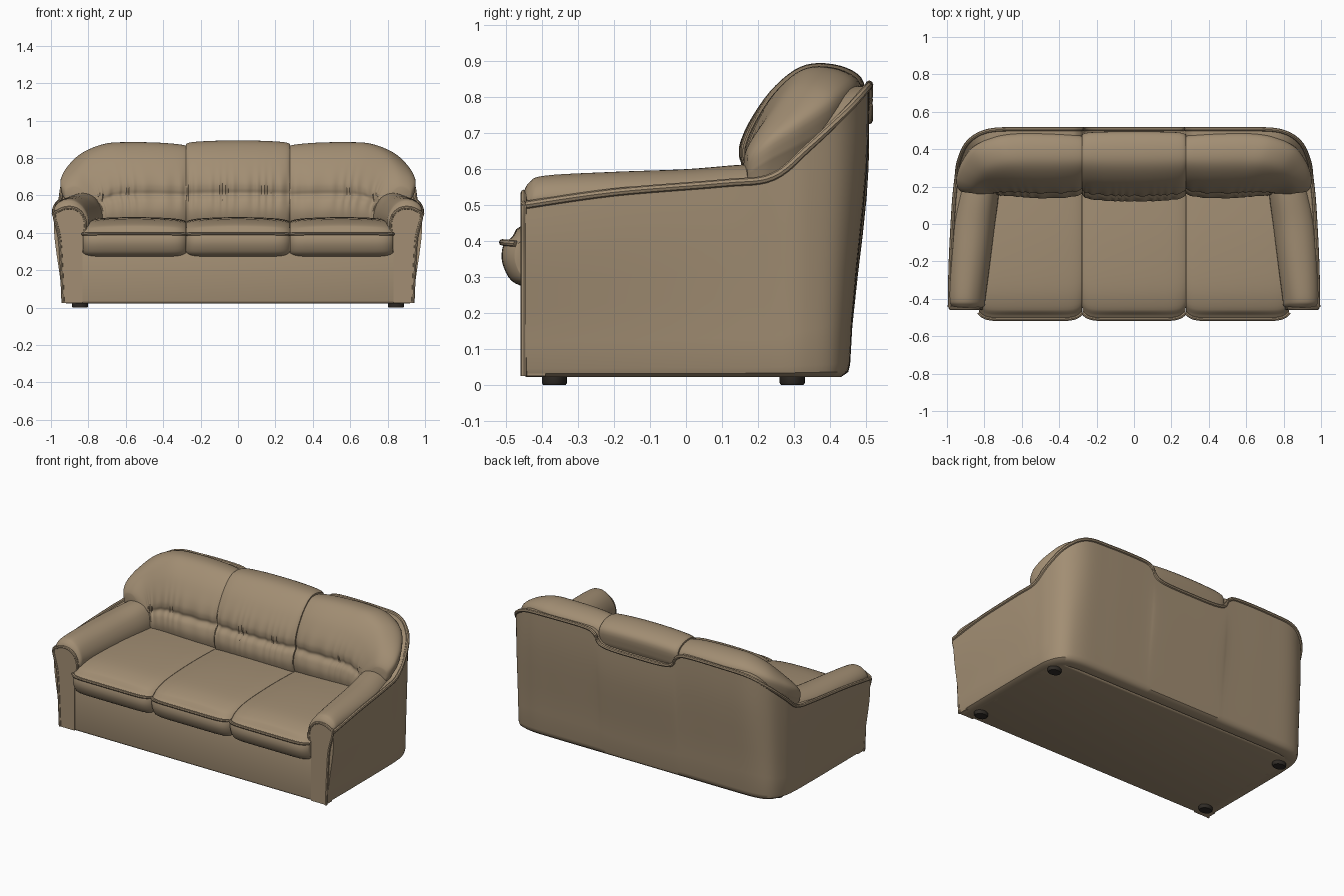
import bpy, bmesh, math
from mathutils import Vector

if "Cube" in bpy.data.objects:
    bpy.data.objects.remove(bpy.data.objects["Cube"])


def material(name, rgb):
    m = bpy.data.materials.new(name)
    m.use_nodes = True
    m.diffuse_color = (*rgb, 1)
    bsdf = m.node_tree.nodes["Principled BSDF"]
    bsdf.inputs["Base Color"].default_value = (*rgb, 1)
    bsdf.inputs["Roughness"].default_value = 0.6
    return m


LEATHER = material("tan leather", (0.36, 0.27, 0.172))
DARK = material("dark foot", (0.03, 0.025, 0.02))


def spline(keys, n):
    """Smooth resampling of key tuples into n + 1 tuples."""
    out = []
    last = len(keys) - 1
    for i in range(n + 1):
        p = i / n * last
        k = min(int(p), last - 1)
        t = p - k
        a, b, c, d = (keys[min(max(k + j, 0), last)] for j in (-1, 0, 1, 2))
        out.append(tuple(
            0.5 * (2 * q + (r - o) * t + (2 * o - 5 * q + 4 * r - s) * t * t
                   + (3 * q - o - 3 * r + s) * t ** 3)
            for o, q, r, s in zip(a, b, c, d)))
    return out


def finish(name, bm, mat, angle=40):
    bmesh.ops.recalc_face_normals(bm, faces=bm.faces)
    mesh = bpy.data.meshes.new(name)
    bm.to_mesh(mesh)
    bm.free()
    mesh.materials.append(mat)
    ob = bpy.data.objects.new(name, mesh)
    bpy.context.collection.objects.link(ob)
    bpy.ops.object.select_all(action="DESELECT")
    ob.select_set(True)
    bpy.context.view_layer.objects.active = ob
    bpy.ops.object.shade_smooth_by_angle(angle=math.radians(angle))
    return ob


def loft(name, rings, mat=LEATHER):
    """Skin closed rings in order and cap both ends."""
    bm = bmesh.new()
    rows = [[bm.verts.new(p) for p in ring] for ring in rings]
    n = len(rows[0])
    for a, b in zip(rows, rows[1:]):
        for j in range(n):
            bm.faces.new((a[j], a[(j + 1) % n], b[(j + 1) % n], b[j]))
    bm.faces.new(rows[0])
    bm.faces.new(rows[-1])
    return finish(name, bm, mat)


def pipe(name, points, radius):
    """Round piping swept along points."""
    pts = [Vector(p) for p in points]
    rings = []
    for i, p in enumerate(pts):
        t = (pts[min(i + 1, len(pts) - 1)] - pts[max(i - 1, 0)]).normalized()
        ref = Vector((0, 0, 1)) if abs(t.z) < 0.9 else Vector((0, 1, 0))
        u = t.cross(ref).normalized()
        v = t.cross(u)
        rings.append([p + radius * (u * math.cos(a) + v * math.sin(a))
                      for a in (k * math.tau / 8 for k in range(8))])
    return loft(name, rings)


def rounded_box(name, lo, hi, bevel):
    bm = bmesh.new()
    bmesh.ops.create_cube(bm, size=1)
    for v in bm.verts:
        v.co = [(a + b) / 2 + c * (b - a) for a, b, c in zip(lo, hi, v.co)]
    bmesh.ops.bevel(bm, geom=bm.edges[:], offset=bevel, segments=3,
                    profile=0.5, affect="EDGES")
    return finish(name, bm, LEATHER)


# Outer shell: base x, y, top x, y, top height, from the front round to the back
half = [(.94, -.445, .985, -.445, .5), (.942, -.2, .98, -.2, .535),
        (.942, .1, .964, .1, .56), (.94, .23, .95, .24, .578),
        (.93, .33, .935, .34, .66), (.885, .415, .885, .44, .755),
        (.79, .45, .78, .498, .82), (.6, .455, .6, .508, .832),
        (.36, .455, .36, .508, .832), (.29, .455, .29, .508, .81),
        (.23, .455, .23, .508, .745), (0, .455, 0, .508, .735)]
whole = half + [(-a, b, -c, d, h) for a, b, c, d, h in half[-2::-1]]
columns = spline(whole, 132)
rings, rim = [], []
for i, (bx, by, tx, ty, h) in enumerate(columns):
    p, q = columns[max(i - 1, 0)], columns[min(i + 1, len(columns) - 1)]
    nrm = Vector((p[1] - q[1], q[0] - p[0], 0)).normalized()
    outer = []
    for f in (0, .02, .05, .2, .4, .55, .7, .82, .92, 1):
        e = min(1, f / .9)
        g = e * e * (3 - 2 * e)
        pos = Vector((bx + (tx - bx) * g, by + (ty - by) * g, .022 + (h - .022) * f))
        outer.append(pos + nrm * max(0, .025 - f))
    rings.append(outer + [v + nrm * .05 for v in reversed(outer)])
    rim.append(outer[-1])
loft("outer_shell", rings)
pipe("shell_rim_piping", rim, .011)

# Base with plain front panel
rounded_box("base", (-.9, -.45, .022), (.9, .37, .3), .015)

# Seat cushions: closed side profile swept across, pinched at the ends
seat_profile = spline([(-.44, .27), (-.485, .29), (-.51, .34), (-.508, .385),
                       (-.49, .405), (-.44, .437), (-.32, .462), (-.05, .472),
                       (.25, .465)], 32) + [(.25, .27)]


def pinch(u, depth, power=8):
    return 1 - depth * abs(2 * u - 1) ** power


for name, x0, x1 in (("right", -.83, -.277), ("middle", -.275, .275),
                     ("left", .277, .83)):
    rings, seam = [], []
    for i in range(33):
        u = .5 - .5 * math.cos(math.pi * i / 32)
        s = pinch(u, .09, 10)
        x = x0 + (x1 - x0) * u
        crown = .012 * (1 - (2 * u - 1) ** 2)
        rings.append([(x, -.1 + (y + .1) * s,
                       .36 + (z - .36) * s + (crown if z > .42 else 0))
                      for y, z in seat_profile])
        seam.append((x, -.1 - .41 * s, .36 + .036 * s))
    loft(name + "_seat_cushion", rings)
    pipe(name + "_seat_piping", seam, .009)

# Back cushions: t runs from inner face to outer face, f from seat to crown
back_profile = spline([(.1, 0), (.03, .1), (.0, .22), (.03, .33), (.095, .4),
                       (.08, .46), (.085, .54), (.15, .67), (.29, .84), (.47, .97),
                       (.64, 1.01), (.85, .98), (.97, .89), (.94, .7)], 52) \
    + [(.8, .5), (.8, 0)]


def back_cushion(name, keys, end_depth):
    """Keys: outer x, y, inner x, y, crown height."""
    rings = []
    n = 72
    for i, (ox, oy, ix, iy, h) in enumerate(spline(keys, n)):
        u = i / n
        s = pinch(u, .09 if u < .5 else end_depth, 10)
        ring = []
        for t, f in back_profile:
            # gathered pleats fading away from the waist crease
            fade = math.exp(-((f - .42) / .19) ** 2) if t < .5 else 0
            t += .012 * fade * math.sin(u * 75 + 2 * math.sin(u * 17))
            t, f = .6 + (t - .6) * s, .4 + (f - .4) * (.6 + .4 * s)
            ring.append((ix + (ox - ix) * t, iy + (oy - iy) * t,
                         .42 + (h - .42) * f))
        rings.append(ring)
    return loft(name, rings)


back_cushion("middle_back_cushion",
             [(-.277, .5, -.277, .135, .88), (-.1, .505, -.1, .122, .888),
              (.1, .505, .1, .122, .888), (.277, .5, .277, .135, .88)], .09)

corner_keys = [(.275, .49, .275, .145, .87), (.45, .495, .4, .138, .878),
               (.62, .495, .52, .138, .88), (.75, .475, .61, .145, .873),
               (.865, .42, .68, .15, .833), (.93, .33, .72, .152, .77),
               (.957, .24, .735, .155, .71), (.95, .175, .745, .15, .66)]

# Arm pads: cross-section from inner foot over the roll to the outer lip
arm_section = spline([(.83, .36), (.80, .42), (.795, .48), (.825, .54), (.875, .575),
                      (.93, .575), (.97, .55), (.985, .515), (.96, .49)], 28) \
    + [(.9, .36)]
# y, inner shift, outer shift, lift, scale
arm_keys = [(-.452, .01, -.02, -.03, .8), (-.435, 0, -.005, -.012, .94),
            (-.39, 0, 0, .004, 1), (-.2, -.025, -.005, .018, 1),
            (0, -.05, -.02, .028, 1), (.16, -.07, -.05, .045, 1),
            (.3, -.07, -.085, .05, 1)]
front_panel = [(.832, .025), (.935, .025), (.945, .25), (.955, .38), (.982, .49),
               (.962, .515), (.92, .532), (.87, .528), (.83, .495), (.815, .44),
               (.825, .38), (.832, .28)]

for side, sx in (("left", 1), ("right", -1)):
    back_cushion(side + "_back_cushion",
                 [(sx * a, b, sx * c, d, h) for a, b, c, d, h in corner_keys], .3)
    rings = []
    for y, inner, outer, lift, s in spline(arm_keys, 36):
        ring = []
        for x, z in arm_section:
            w = min(max((x - .8) / .18, 0), 1)
            x += inner * (1 - w) + outer * w
            k = min(max((z - .42) / .13, 0), 1)
            ring.append((sx * (.89 + (x - .89) * s), y,
                         .45 + (z - .45) * s + lift * k * (1 - .5 * w)))
        rings.append(ring)
    loft(side + "_arm_pad", rings)

    # Arm front panel and its edge piping
    loft(side + "_arm_front",
         [[(sx * x, y, z) for x, z in front_panel] for y in (-.454, -.39)])
    edge = spline(front_panel[1:11], 40)
    pipe(side + "_arm_front_piping", [(sx * x, -.45, z) for x, z in edge], .009)

    # Feet
    for place, y in (("front", -.365), ("back", .295)):
        loft(f"{side}_{place}_foot",
             [[(sx * .845 + r * 1.25 * math.cos(a), y + r * math.sin(a), z)
               for a in (k * math.tau / 20 for k in range(20))]
              for r, z in ((.031, 0), (.035, .006), (.035, .03))], DARK)
